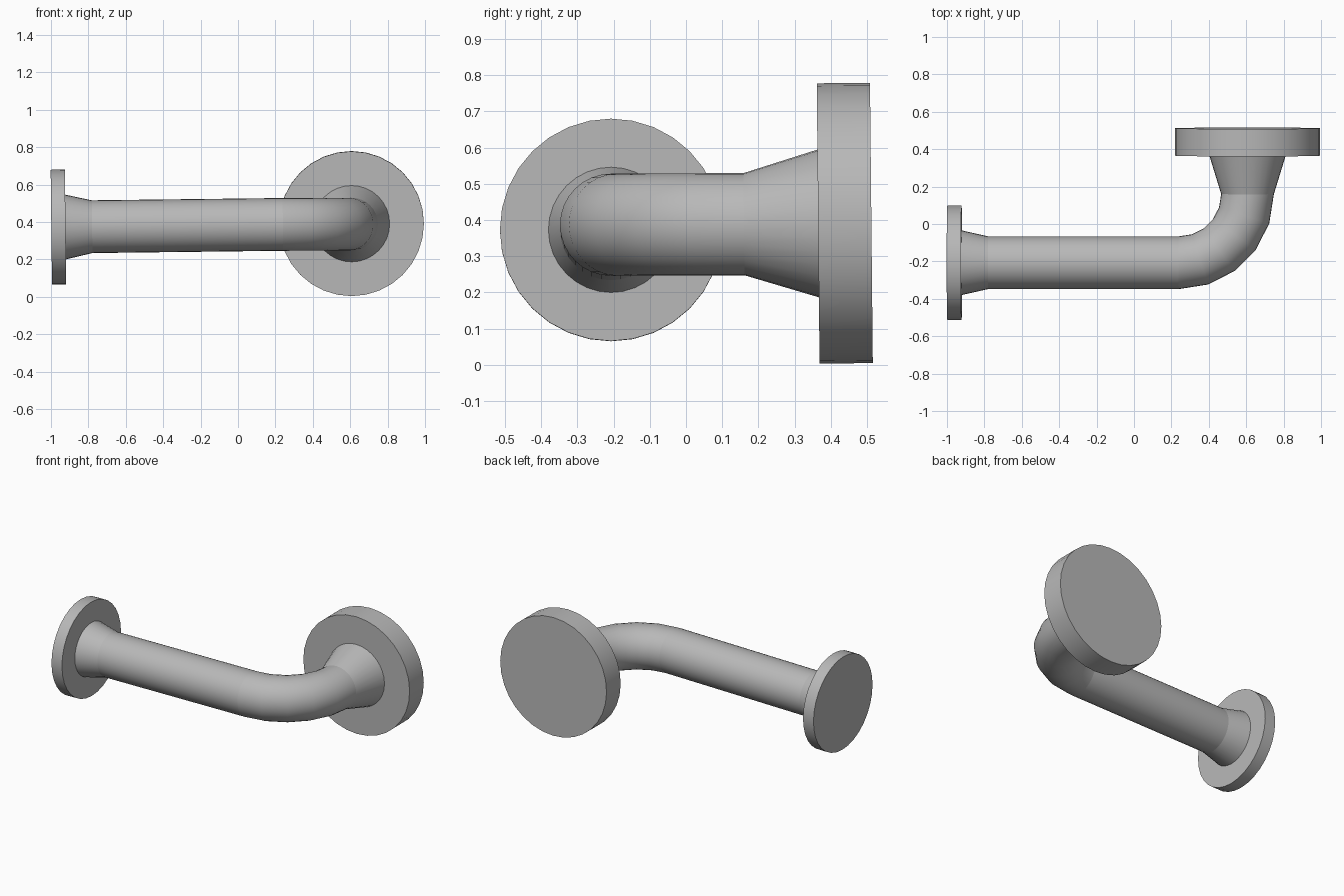
import bpy, bmesh
from math import sin, cos, pi
from mathutils import Vector

cube = bpy.data.objects.get("Cube")
if cube:
    bpy.data.objects.remove(cube)

SIDES = 32
steel = bpy.data.materials.new("grey steel")
steel.use_nodes = True
GREY = (0.48, 0.48, 0.48, 1)
steel.diffuse_color = GREY
steel.node_tree.nodes["Principled BSDF"].inputs["Base Color"].default_value = GREY


def sweep(name, stations, capped=False):
    """Skin circular rings given as (centre, direction, radius)."""
    bm = bmesh.new()
    rings = []
    for centre, direction, radius in stations:
        d = Vector(direction).normalized()
        side = d.cross(Vector((0, 0, 1))).normalized()
        up = side.cross(d)
        rings.append([bm.verts.new(Vector(centre) + radius * (
            side * cos(2 * pi * i / SIDES) + up * sin(2 * pi * i / SIDES)))
            for i in range(SIDES)])
    for a, b in zip(rings, rings[1:]):
        for i in range(SIDES):
            j = (i + 1) % SIDES
            bm.faces.new((a[i], a[j], b[j], b[i]))
    if capped:
        bm.faces.new(rings[0])
        bm.faces.new(rings[-1])
    bmesh.ops.recalc_face_normals(bm, faces=bm.faces)
    mesh = bpy.data.meshes.new(name)
    bm.to_mesh(mesh)
    bm.free()
    mesh.materials.append(steel)
    obj = bpy.data.objects.new(name, mesh)
    bpy.context.collection.objects.link(obj)
    bpy.ops.object.select_all(action='DESELECT')
    obj.select_set(True)
    bpy.context.view_layer.objects.active = obj
    bpy.ops.object.shade_smooth_by_angle(angle=pi / 6)


# Main dimensions; the run rises slightly towards the elbow
PIPE_R, BEND_R = 0.141, 0.367
BEND_X, BEND_Y = 0.24, 0.16
run_y, out_x = BEND_Y - BEND_R, BEND_X + BEND_R
run_dir = (1, 0, 0.012)
out_dir = (0, 1, 0.01)


def run_point(x):
    return (x, run_y, 0.372 + 0.012 * (x + 1))


def out_point(y):
    return (out_x, y, 0.3905 + 0.01 * (y - 0.365))


# Small end flange, reducer and straight pipe
sweep("small_flange", [(run_point(-0.998), run_dir, 0.307),
                       (run_point(-0.922), run_dir, 0.307)], True)
sweep("small_reducer", [(run_point(-0.922), run_dir, 0.173),
                        (run_point(-0.78), run_dir, PIPE_R)])
sweep("straight_pipe", [(run_point(-0.78), run_dir, PIPE_R),
                        (run_point(BEND_X), run_dir, PIPE_R)])

# Quarter-turn elbow in five segments
z0, z1 = run_point(BEND_X)[2], out_point(BEND_Y)[2]
elbow = []
for k in range(6):
    t = k / 5
    a = t * pi / 2
    centre = (BEND_X + BEND_R * sin(a), BEND_Y - BEND_R * cos(a), z0 + (z1 - z0) * t)
    elbow.append((centre, (cos(a), sin(a), 0.012 - 0.002 * t), PIPE_R))
sweep("elbow", elbow)

# Large reducer and flange
sweep("large_reducer", [(out_point(BEND_Y), out_dir, PIPE_R),
                        (out_point(0.365), out_dir, 0.204)])
sweep("large_flange", [(out_point(0.365), out_dir, 0.387),
                       (out_point(0.512), out_dir, 0.387)], True)
